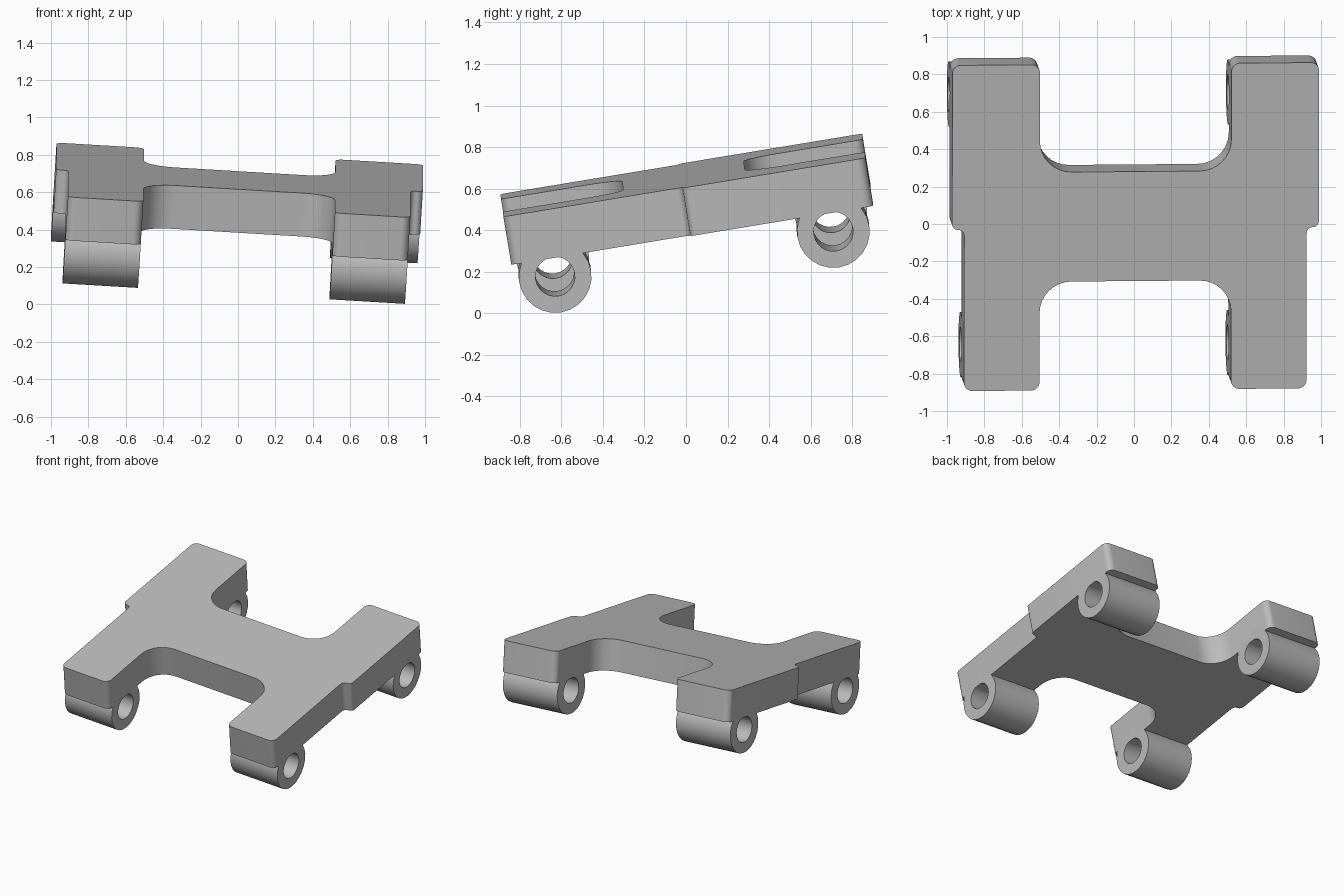
import bpy, bmesh, math
from mathutils import Vector, Matrix

cube = bpy.data.objects.get("Cube")
if cube:
    bpy.data.objects.remove(cube)

# One plain grey finish
grey = bpy.data.materials.new("plain_grey")
grey.use_nodes = True
COLOUR = (0.5, 0.5, 0.5, 1)
grey.diffuse_color = COLOUR
grey.node_tree.nodes["Principled BSDF"].inputs["Base Color"].default_value = COLOUR

# Tilted frame: the origin lies in the top face of the plate
normal = Vector((0.061, -0.165, 1)).normalized()
across = Vector((1, 0.008, -0.06))
across = (across - normal * across.dot(normal)).normalized()
along = normal.cross(across)
FRAME = Matrix.Translation((0, 0, 0.666)) @ Matrix((across, along, normal)).transposed().to_4x4()
FRAME = FRAME @ Matrix.Translation((0.008, 0, 0))

THICK = 0.235
INNER, BACK_OUTER, FRONT_OUTER = 0.513, 0.982, 0.917


def finish(bm, name):
    bmesh.ops.recalc_face_normals(bm, faces=bm.faces)
    mesh = bpy.data.meshes.new(name)
    bm.to_mesh(mesh)
    bm.free()
    mesh.materials.append(grey)
    obj = bpy.data.objects.new(name, mesh)
    bpy.context.collection.objects.link(obj)
    obj.matrix_world = FRAME
    bpy.ops.object.select_all(action='DESELECT')
    obj.select_set(True)
    bpy.context.view_layer.objects.active = obj
    bpy.ops.object.shade_smooth_by_angle(angle=math.radians(35))
    return obj


def rounded(corners, steps=8):
    """Replace each (x, y, radius) right-angle corner with an arc."""
    pts = []
    for i, (x, y, r) in enumerate(corners):
        p = Vector((x, y))
        a = (Vector(corners[i - 1][:2]) - p).normalized()
        b = (Vector(corners[(i + 1) % len(corners)][:2]) - p).normalized()
        centre = p + (a + b) * r
        for k in range(steps + 1):
            t = math.pi / 2 * k / steps
            pts.append(centre - b * r * math.cos(t) - a * r * math.sin(t))
    return pts


# H-shaped plate: right half of the outline, mirrored to the left
half = [
    (INNER, 0.284, 0.17), (INNER, 0.867, 0.045), (BACK_OUTER, 0.867, 0.045),
    (BACK_OUTER, -0.025, 0.032), (FRONT_OUTER, -0.025, 0.032),
    (FRONT_OUTER, -0.898, 0.045), (INNER, -0.898, 0.045), (INNER, -0.309, 0.17),
]
outline = rounded(half + [(-x, y, r) for x, y, r in reversed(half)])
bm = bmesh.new()
top = bm.faces.new([bm.verts.new((p.x, p.y, 0)) for p in outline])
wall = bmesh.ops.extrude_face_region(bm, geom=[top], use_keep_orig=True)
lower = [v for v in wall["geom"] if isinstance(v, bmesh.types.BMVert)]
bmesh.ops.translate(bm, verts=lower, vec=(0, 0, -THICK))
finish(bm, "h_plate")


def tube(name, x0, x1, y, z=-0.325, outer=0.175, inner=0.095, sides=24):
    """Hollow sleeve running across the plate."""
    bm = bmesh.new()
    loops = []
    for x, r in ((x0, outer), (x1, outer), (x1, inner), (x0, inner)):
        angles = [2 * math.pi * k / sides for k in range(sides)]
        loops.append([bm.verts.new((x, y + r * math.cos(a), z + r * math.sin(a))) for a in angles])
    for i in range(4):
        a, b = loops[i], loops[(i + 1) % 4]
        for k in range(sides):
            n = (k + 1) % sides
            bm.faces.new((a[k], a[n], b[n], b[k]))
    finish(bm, name)


# Hinge sleeves under the four arms
for end, outer_x, y in (("front", FRONT_OUTER, -0.699), ("back", BACK_OUTER, 0.657)):
    tube(end + "_left_sleeve", INNER, outer_x, y)
    tube(end + "_right_sleeve", -outer_x, -INNER, y)
